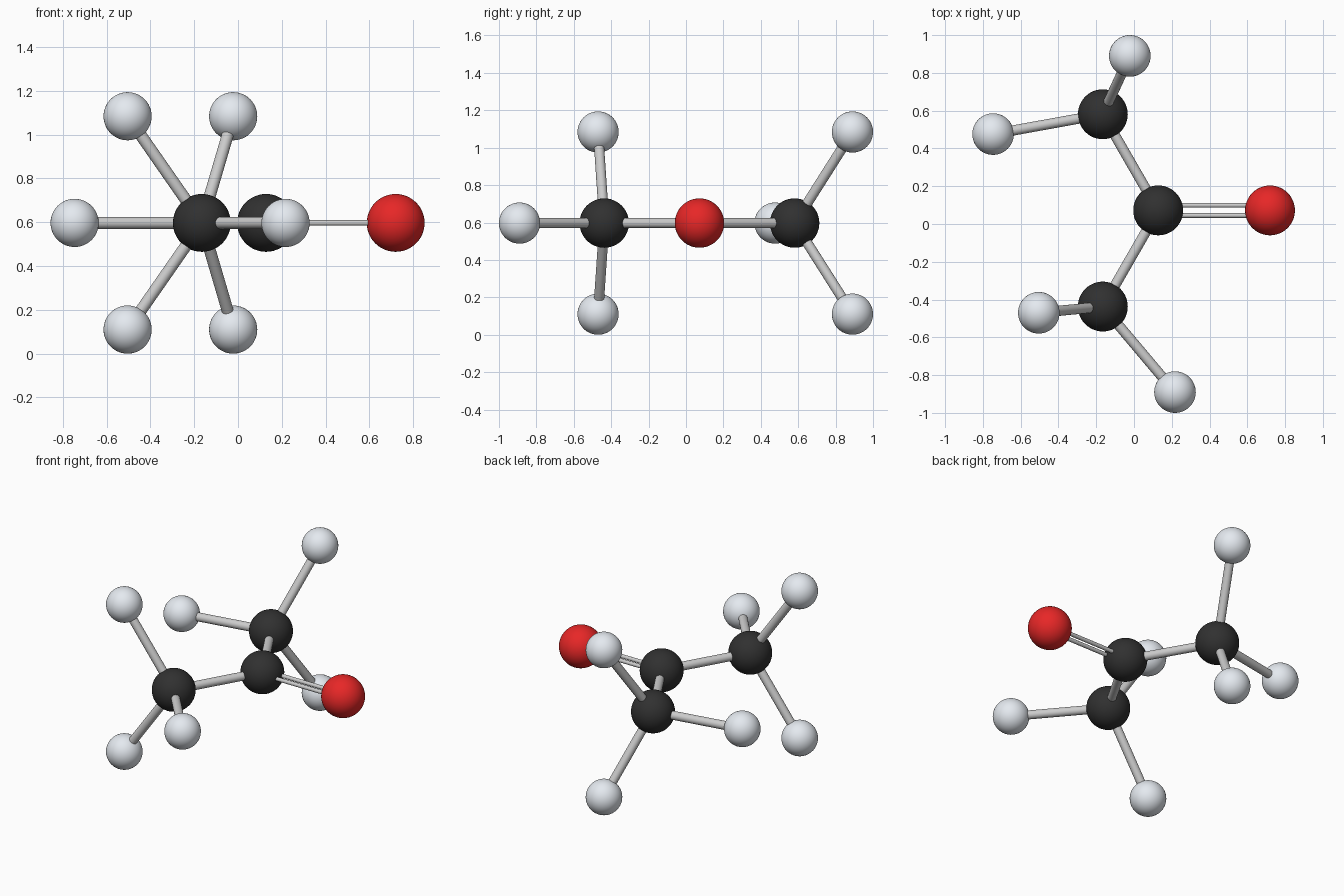
import bpy
from mathutils import Vector

if "Cube" in bpy.data.objects:
    bpy.data.objects.remove(bpy.data.objects["Cube"])

Z = 0.597  # height of the molecule's plane
BOND_R, THIN_R, THIN_GAP = 0.027, 0.0125, 0.027


def material(name, color):
    m = bpy.data.materials.new(name)
    m.diffuse_color = color
    m.use_nodes = True
    m.node_tree.nodes["Principled BSDF"].inputs["Base Color"].default_value = m.diffuse_color
    return m


BLACK = material("black", (0.03, 0.03, 0.03, 1))
RED = material("red", (0.8, 0.02, 0.02, 1))
WHITE = material("pale_grey", (0.78, 0.82, 0.87, 1))


def atom(name, pos, radius, mat):
    bpy.ops.mesh.primitive_uv_sphere_add(segments=48, ring_count=24, radius=radius, location=pos)
    o = bpy.context.object
    o.name = name
    o.data.materials.append(mat)
    bpy.ops.object.shade_smooth()
    return Vector(pos)


def bond(name, a, b, radius=BOND_R):
    d = b - a
    bpy.ops.mesh.primitive_cylinder_add(vertices=32, radius=radius, depth=d.length, location=(a + b) / 2)
    o = bpy.context.object
    o.name = name
    o.rotation_euler = d.to_track_quat('Z', 'Y').to_euler()
    bpy.ops.object.shade_smooth_by_angle()


# Central carbon and oxygen, joined by a double bond
centre = atom("carbon_centre", (0.128, 0.072, Z), 0.132, BLACK)
oxygen = atom("oxygen", (0.72, 0.072, Z), 0.132, RED)
for side, label in ((1, "back"), (-1, "front")):
    off = Vector((0, side * THIN_GAP, 0))
    bond("double_bond_" + label, centre + off, oxygen + off, THIN_R)

# Two end groups: a carbon with one in-plane hydrogen and an upper/lower pair
groups = {
    "back": ((-0.165, 0.581), (-0.746, 0.476), (-0.022, 0.89)),
    "front": ((-0.165, -0.437), (0.217, -0.89), (-0.504, -0.47)),
}
for label, (c, flat, pair) in groups.items():
    carbon = atom("carbon_" + label, (*c, Z), 0.132, BLACK)
    bond("carbon_bond_" + label, centre, carbon)
    for part, xy, dz in (("level", flat, 0), ("upper", pair, 0.487), ("lower", pair, -0.487)):
        h = atom(f"hydrogen_{label}_{part}", (*xy, Z + dz), 0.11, WHITE)
        bond(f"hydrogen_bond_{label}_{part}", carbon, h)
